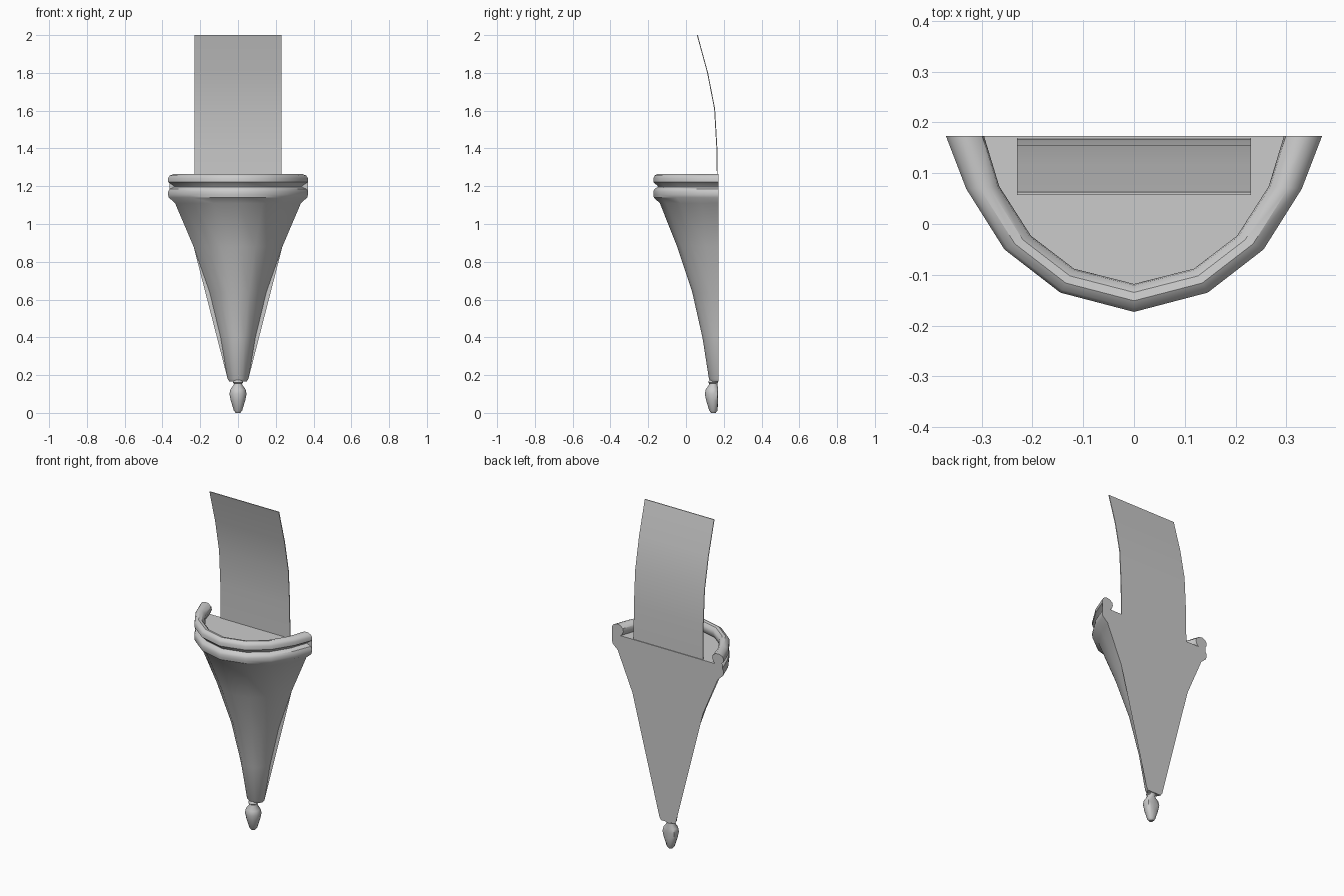
import bpy, bmesh, math

if "Cube" in bpy.data.objects:
    bpy.data.objects.remove(bpy.data.objects["Cube"])

BACK = 0.173  # flat wall plane

# half outlines (x, depth from wall) of the rim, outer and inner
OUT = [(.37, 0), (.33, .104), (.255, .223), (.145, .308), (0, .346)]
INN = [(.295, 0), (.265, .099), (.203, .196), (.118, .261), (0, .291)]


def mirrored(half):
    return half + [(-x, d) for x, d in reversed(half[:-1])]


def rim_ring(k, z):
    pts = [(a + k * (c - a), b + k * (d - b)) for (a, b), (c, d) in zip(OUT, INN)]
    return [(x, BACK - d, z) for x, d in mirrored(pts)]


def body_ring(w, z):
    s = w / .37
    return [(x * s, BACK - d * s, z) for x, d in mirrored(OUT)]


def finish(name, bm, angle=35):
    bmesh.ops.recalc_face_normals(bm, faces=bm.faces)
    me = bpy.data.meshes.new(name)
    bm.to_mesh(me)
    bm.free()
    ob = bpy.data.objects.new(name, me)
    bpy.context.collection.objects.link(ob)
    bpy.ops.object.select_all(action='DESELECT')
    bpy.context.view_layer.objects.active = ob
    ob.select_set(True)
    bpy.ops.object.shade_smooth_by_angle(angle=math.radians(angle))
    return ob


def loft(bm, rings, closed):
    vs = [[bm.verts.new(p) for p in r] for r in rings]
    n = len(vs[0])
    for a, b in zip(vs, vs[1:]):
        for i in range(n if closed else n - 1):
            j = (i + 1) % n
            bm.faces.new((a[i], a[j], b[j], b[i]))
    bm.faces.new(vs[0])
    bm.faces.new(vs[-1])
    return vs


# tapered half-round body with double-bead rim and recessed floor
rings = [body_ring(w, z) for w, z in
         [(.045, .165), (.055, .18), (.092, .40), (.15, .64), (.235, .88), (.333, 1.11)]]
rings += [rim_ring(k, z) for k, z in
          [(.05, 1.14), (0, 1.155), (0, 1.172), (.1, 1.185), (.45, 1.197),
           (.4, 1.202), (0, 1.222), (0, 1.243), (.12, 1.256), (.4, 1.265),
           (.7, 1.262), (.95, 1.247), (1, 1.23), (.9, 1.21), (.75, 1.2)]]
bm = bmesh.new()
vs = loft(bm, rings, False)
back = bm.faces.new([r[0] for r in vs] + [r[-1] for r in reversed(vs)])
bmesh.ops.triangulate(bm, faces=[back])
finish("sconce_body", bm)

# turned finial, flattened against the wall
N = 12
prof = [(.012, 0), (.022, .012), (.038, .065), (.045, .1), (.04, .125),
        (.022, .15), (.022, .156), (.027, .16), (.027, .166), (.02, .175)]
bm = bmesh.new()
loft(bm, [[(r * math.cos(2 * math.pi * i / N),
            min(.145 + r * math.sin(2 * math.pi * i / N), BACK - .003), z)
           for i in range(N)] for r, z in prof], True)
finish("finial", bm, 50)

# thin curved upright panel
T = .005
path = [(.169, 1.2), (.166, 1.4), (.154, 1.61), (.117, 1.8), (.0625, 2.0)]
bm = bmesh.new()
loft(bm, [[(-.23, y, z), (.23, y, z), (.23, y - T, z), (-.23, y - T, z)]
          for y, z in path], True)
finish("curved_panel", bm)
